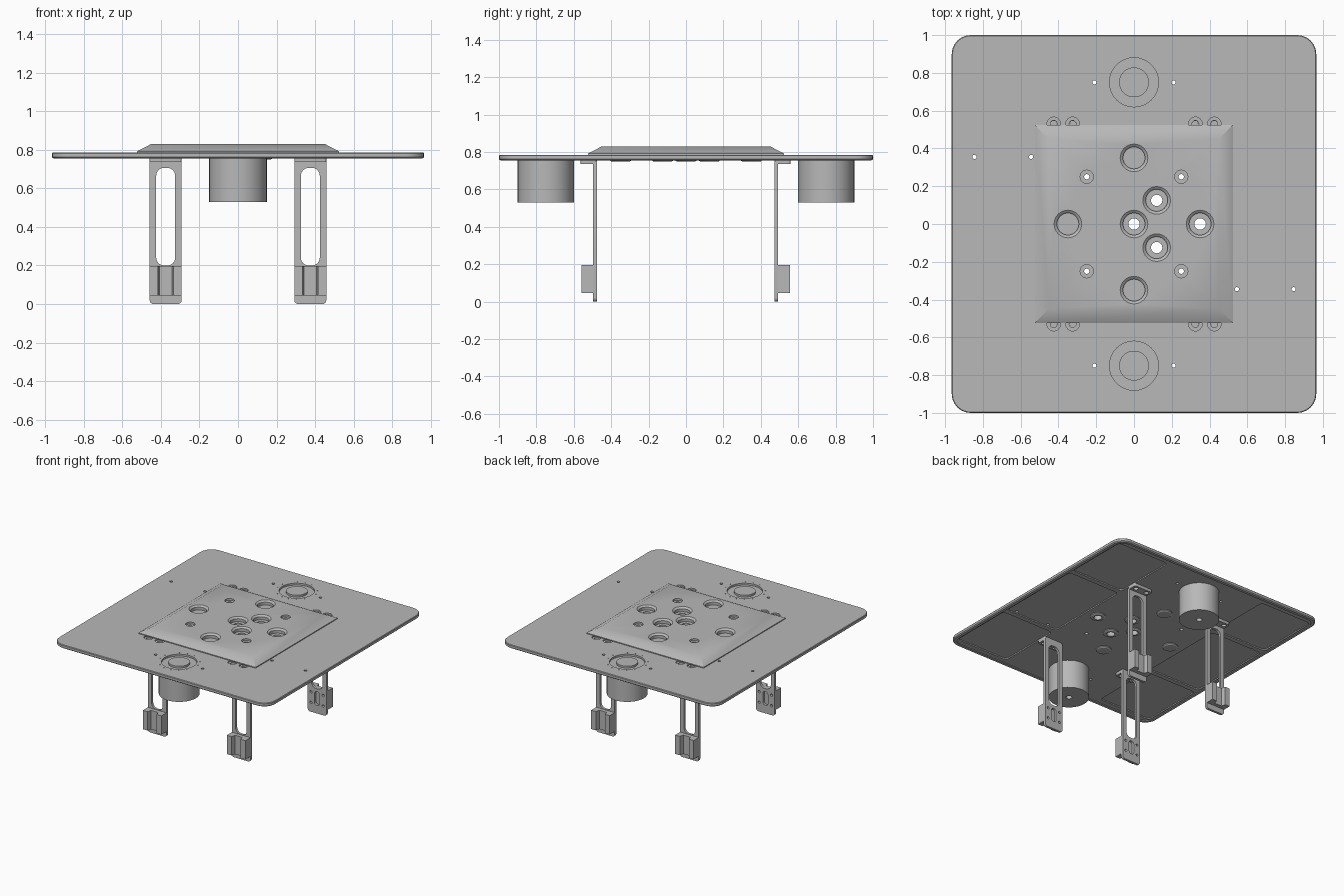
import bpy, bmesh, math
from mathutils import Matrix, Vector

cube = bpy.data.objects.get("Cube")
if cube:
    bpy.data.objects.remove(cube, do_unlink=True)

grey = bpy.data.materials.new("plain_grey")
grey.use_nodes = True
grey.diffuse_color = (0.48, 0.48, 0.48, 1)
grey.node_tree.nodes["Principled BSDF"].inputs["Base Color"].default_value = grey.diffuse_color


def circle(r, x=0, y=0, n=32):
    return [(x + r * math.cos(2 * math.pi * i / n), y + r * math.sin(2 * math.pi * i / n))
            for i in range(n)]


def rounded(hx, hy, r, x=0, y=0, n=6):
    """Rounded rectangle outline from half sizes."""
    pts = []
    for k, (sx, sy) in enumerate([(1, 1), (-1, 1), (-1, -1), (1, -1)]):
        for i in range(n + 1):
            a = math.pi / 2 * (k + i / n)
            pts.append((x + sx * (hx - r) + r * math.cos(a), y + sy * (hy - r) + r * math.sin(a)))
    return pts


def square(h):
    return [(h, h), (-h, h), (-h, -h), (h, -h)]


def turned(x, y, *steps):
    """Stepped round solid from (radius, z) pairs."""
    return [(circle(r, x, y), z) for r, z in steps]


def straight(outline, z0, z1):
    return [(outline, z0), (outline, z1)]


def build(name, lofts, place=Matrix()):
    """Mesh object from lofts, each a list of (outline, height)."""
    bm = bmesh.new()
    for loft in lofts:
        rings = [[bm.verts.new(place @ Vector((x, y, z))) for x, y in o] for o, z in loft]
        for a, b in zip(rings, rings[1:]):
            for i in range(len(a)):
                j = (i + 1) % len(a)
                bm.faces.new((a[i], a[j], b[j], b[i]))
        bm.faces.new(rings[0][::-1])
        bm.faces.new(rings[-1])
    bmesh.ops.recalc_face_normals(bm, faces=bm.faces)
    me = bpy.data.meshes.new(name)
    bm.to_mesh(me)
    bm.free()
    me.materials.append(grey)
    ob = bpy.data.objects.new(name, me)
    bpy.context.collection.objects.link(ob)
    return ob


def cut(ob, lofts, place=Matrix()):
    """Subtract lofts from an object and discard the cutter."""
    tool = build("cutter", lofts, place)
    tool.hide_render = True
    mod = ob.modifiers.new("cut", 'BOOLEAN')
    mod.operation, mod.solver, mod.object = 'DIFFERENCE', 'EXACT', tool
    bpy.context.view_layer.update()
    dg = bpy.context.evaluated_depsgraph_get()
    me = bpy.data.meshes.new_from_object(ob.evaluated_get(dg))
    ob.modifiers.clear()
    ob.data = me
    bpy.data.objects.remove(tool, do_unlink=True)


parts = []
signs = (-1, 1)
corners = [(sx, sy) for sx in signs for sy in signs]
open_pits = [(0, 0), (0.35, 0), (0.12, 0.125), (0.12, -0.125)]
closed_pits = [(0, 0.35), (0, -0.35), (-0.35, 0)]
screws = [(0.25 * sx, 0.25 * sy) for sx, sy in corners]
flange_bolts = [(x * sx, 0.53 * sy) for sx, sy in corners for x in (0.325, 0.425)]
pins = [(-0.845, 0.355), (-0.545, 0.355), (0.845, -0.345), (0.545, -0.345)]
pins += [(0.21 * sx, 0.75 * sy) for sx, sy in corners]

# Main plate with softened edges
def plate_outline(inset):
    return rounded(0.965 - inset, 1 - inset, 0.1 - inset)

plate = build("base_plate", [[(plate_outline(0.008), 0.755), (plate_outline(0), 0.762),
                              (plate_outline(0), 0.78), (plate_outline(0.004), 0.785)]])
# Underside: shallow tray, then six deeper panels
cut(plate, [straight(plate_outline(0.03), 0.74, 0.761)])
cut(plate, [straight(rounded(0.235, hy, 0.03, 0.69 * sx, y), 0.74, 0.77)
            for sx in signs for y, hy in ((-0.665, 0.265), (0, 0.36), (0.665, 0.265))])
# Plate holes, speaker recesses and ring of dots
holes = [turned(x, y, (0.011, 0.74), (0.011, 0.8)) for x, y in pins]
holes += [turned(x, y, (0.03, 0.74), (0.03, 0.8)) for x, y in open_pits]
holes += [turned(x, y, (0.014, 0.74), (0.014, 0.8)) for x, y in screws]
holes += [turned(x, y, (0.018, 0.74), (0.018, 0.773), (0.036, 0.773), (0.036, 0.8))
          for x, y in flange_bolts]
for s in signs:
    holes.append(turned(0, 0.75 * s, (0.13, 0.77), (0.13, 0.8)))
    for i in range(16):
        a = 2 * math.pi * (i + 0.5) / 16
        holes.append(straight(circle(0.004, 0.152 * math.cos(a), 0.75 * s + 0.152 * math.sin(a), 8),
                              0.78, 0.8))
cut(plate, holes)
parts.append(plate)

# Raised centre cover with chamfered sides, pits and countersunk screw holes
cover = build("raised_cover", [[(square(0.523), 0.784), (square(0.523), 0.792), (square(0.45), 0.83)]])
flare = ((0.058, 0.795), (0.058, 0.818), (0.066, 0.825), (0.08, 0.835))
pits = [turned(x, y, (0.03, 0.77), (0.03, 0.795), *flare) for x, y in open_pits]
pits += [turned(x, y, *flare) for x, y in closed_pits]
pits += [turned(x, y, (0.014, 0.77), (0.014, 0.815), (0.035, 0.815), (0.035, 0.84))
         for x, y in screws]
cut(cover, pits)
parts.append(cover)

# Low bosses beneath the pits
bosses = build("underside_bosses", [turned(x, y, (0.048, 0.749), (0.058, 0.755), (0.058, 0.765))
                                    for x, y in open_pits + closed_pits])
cut(bosses, [turned(x, y, (0.03, 0.74), (0.03, 0.78)) for x, y in open_pits])
parts.append(bosses)

# Two round drums hanging under the plate
for s, side in ((-1, "front"), (1, "back")):
    drum = build(side + "_drum", [turned(0, 0.75 * s, (0.15, 0.53), (0.15, 0.764))])
    cut(drum, [turned(0, 0.75 * s, (0.022, 0.5), (0.022, 0.6))])
    cap = build(side + "_drum_cap", [turned(0, 0.75 * s, (0.079, 0.768), (0.079, 0.785))])
    parts += [drum, cap]

# Four slotted legs with flange and grooved foot block
half = [(0.083, 0), (0.083, 0.064), (0.041, 0.064), (0.032, 0.03)]
groove_outline = half + [(-x, y) for x, y in half[::-1]]
for sx, sy in corners:
    label = ("front" if sy < 0 else "back") + ("_left" if sx > 0 else "_right")
    face_y = 0.492 if sy > 0 else 0.496
    # Local x, y, z run along world x, z and outward y
    upright = Matrix(((1, 0, 0, 0.375 * sx), (0, 0, sy, sy * face_y), (0, 1, 0, 0), (0, 0, 0, 1)))
    flat = Matrix(((1, 0, 0, 0.375 * sx), (0, sy, 0, sy * face_y), (0, 0, 1, 0), (0, 0, 0, 1)))
    leg = build(label + "_leg", [straight(rounded(0.083, 0.38, 0.02, 0, 0.38), -0.02, 0)], upright)
    windows = [straight(rounded(0.049, 0.253, 0.04, 0, 0.453), -0.1, 0.1),
               straight(rounded(0.022, 0.055, 0.02, 0, 0.12), -0.1, 0.1)]
    windows += [straight(circle(0.01, 0.055 * a, z, 16), -0.1, 0.1)
                for a in signs for z in (0.075, 0.16)]
    cut(leg, windows, upright)
    block = build(label + "_foot_block", [straight(groove_outline, 0.045, 0.197)], flat)
    flange = build(label + "_flange", [straight(rounded(0.083, 0.043, 0.012, 0, 0.024), 0.737, 0.762)], flat)
    cut(flange, [straight(circle(0.018, 0.05 * a, 0.036), 0.7, 0.8) for a in signs], flat)
    parts += [leg, block, flange]

# Smooth round walls, keep hard edges
bpy.ops.object.select_all(action='DESELECT')
for ob in parts:
    ob.select_set(True)
bpy.context.view_layer.objects.active = plate
bpy.ops.object.shade_smooth_by_angle(angle=math.radians(28))
